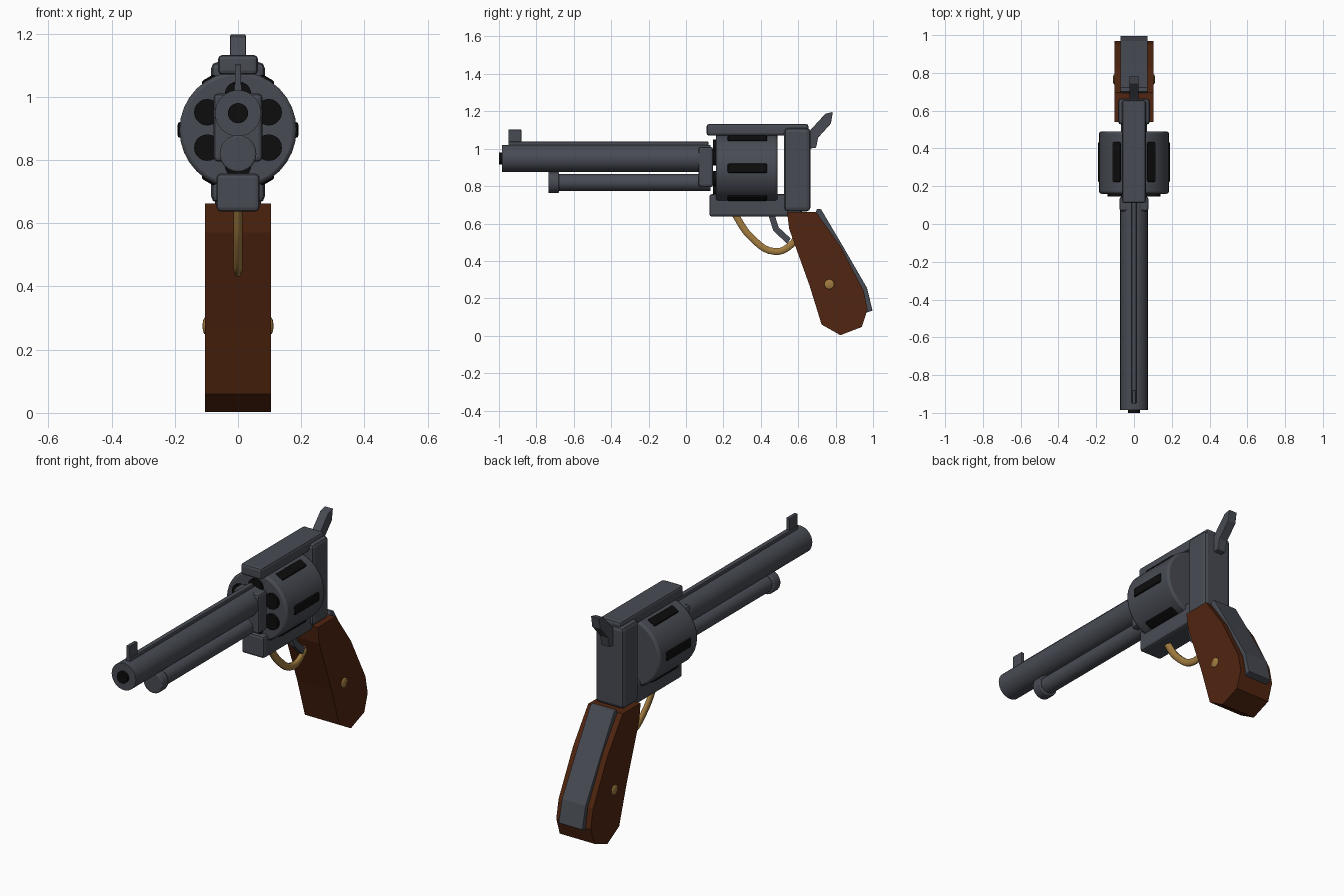
import bpy, bmesh, math
from mathutils import Vector

if "Cube" in bpy.data.objects:
    bpy.data.objects.remove(bpy.data.objects["Cube"])

def material(name, rgb):
    m = bpy.data.materials.new(name)
    m.diffuse_color = (*rgb, 1)
    m.use_nodes = True
    m.node_tree.nodes["Principled BSDF"].inputs["Base Color"].default_value = m.diffuse_color
    return m

STEEL = material("gunmetal", (0.064, 0.071, 0.087))
BLACK = material("black", (0.004, 0.004, 0.004))
WOOD = material("walnut", (0.080, 0.018, 0.005))
BRASS = material("brass", (0.36, 0.20, 0.05))

def finish(ob, name, mat, bevel=0, smooth=False):
    ob.name = name
    ob.data.materials.clear()
    ob.data.materials.append(mat)
    if bevel:
        b = ob.modifiers.new("bevel", 'BEVEL')
        b.width, b.segments = bevel, 2
        b.limit_method, b.angle_limit = 'ANGLE', math.radians(40)
    if smooth:
        bpy.ops.object.select_all(action='DESELECT')
        ob.select_set(True)
        bpy.context.view_layer.objects.active = ob
        bpy.ops.object.shade_smooth_by_angle(angle=math.radians(35))
    return ob

def box(name, mat, hx, y, z, bevel=0):
    """Box centred on x = 0, with half width hx and (min, max) ranges in y and z."""
    bpy.ops.mesh.primitive_cube_add(size=1)
    ob = bpy.context.object
    mid = Vector((0, sum(y) / 2, sum(z) / 2))
    size = Vector((2 * hx, y[1] - y[0], z[1] - z[0]))
    for v in ob.data.vertices:
        v.co = v.co * size + mid
    return finish(ob, name, mat, bevel)

def rod(name, mat, r, y, z, x=0, sides=32, bevel=0):
    """Round bar along y."""
    bpy.ops.mesh.primitive_cylinder_add(vertices=sides, radius=r, depth=y[1] - y[0],
        location=(x, sum(y) / 2, z), rotation=(math.pi / 2, 0, 0))
    return finish(bpy.context.object, name, mat, bevel, True)

def plate(name, mat, hx, profile, bevel=0):
    """Side profile of (y, z) points extruded to half width hx."""
    bm = bmesh.new()
    face = bm.faces.new([bm.verts.new((-hx, y, z)) for y, z in profile])
    new = bmesh.ops.extrude_face_region(bm, geom=[face])["geom"]
    bmesh.ops.translate(bm, vec=(2 * hx, 0, 0),
                        verts=[v for v in new if isinstance(v, bmesh.types.BMVert)])
    bmesh.ops.recalc_face_normals(bm, faces=bm.faces)
    me = bpy.data.meshes.new(name)
    bm.to_mesh(me)
    bm.free()
    ob = bpy.data.objects.new(name, me)
    bpy.context.collection.objects.link(ob)
    return finish(ob, name, mat, bevel)

# Barrel, bore, rib and sight
rod("barrel", STEEL, 0.073, (-0.985, 0.13), 0.948)
rod("bore", BLACK, 0.032, (-1.0, -0.97), 0.948, sides=24)
box("barrel_rib", STEEL, 0.013, (-0.95, 0.12), (1.0, 1.038), 0.004)
box("front_sight", STEEL, 0.01, (-0.95, -0.88), (1.03, 1.102), 0.003)

# Ejector rod below the barrel
rod("ejector_rod", STEEL, 0.045, (-0.72, 0.13), 0.82, sides=24)
rod("ejector_tip", STEEL, 0.058, (-0.735, -0.68), 0.82, sides=24, bevel=0.005)

# Frame around the cylinder
box("barrel_block", STEEL, 0.077, (0.067, 0.145), (0.795, 1.01), 0.013)
box("top_strap", STEEL, 0.063, (0.11, 0.655), (1.07, 1.132), 0.013)
box("bottom_frame", STEEL, 0.068, (0.125, 0.62), (0.637, 0.757), 0.013)
box("recoil_shield", STEEL, 0.085, (0.525, 0.665), (0.665, 1.11), 0.02)

# Cylinder with six chambers and six flutes
CZ = 0.895
rod("cylinder", STEEL, 0.185, (0.16, 0.49), CZ, bevel=0.012)
for i in range(6):
    a = math.radians(60 * i + 30)
    rod(f"chamber_{i + 1}", BLACK, 0.042, (0.145, 0.17), CZ + 0.112 * math.sin(a),
        x=0.112 * math.cos(a), sides=20)
    flute = box(f"flute_{i + 1}", BLACK, 0.025, (0.222, 0.434), (0.165, 0.191), 0.008)
    flute.location.z = CZ
    flute.rotation_euler.y = math.radians(60 * i + 30)

# Hammer and trigger
plate("hammer", STEEL, 0.025, [(0.65, 1.0), (0.695, 1.005), (0.707, 1.06), (0.775, 1.135),
      (0.785, 1.197), (0.745, 1.187), (0.67, 1.105), (0.65, 1.09)], 0.003)
plate("trigger", STEEL, 0.014, [(0.435, 0.66), (0.47, 0.66), (0.495, 0.58), (0.56, 0.52),
      (0.54, 0.492), (0.467, 0.562)])

# Trigger guard: a smooth bent bar, narrower across x
path = [(0.255, 0.66), (0.345, 0.53), (0.475, 0.45), (0.56, 0.485), (0.61, 0.56)]
curve = bpy.data.curves.new("trigger_guard", 'CURVE')
curve.dimensions = '3D'
curve.bevel_depth, curve.bevel_resolution, curve.resolution_u = 0.021, 1, 5
curve.use_fill_caps = True
spline = curve.splines.new('BEZIER')
spline.bezier_points.add(len(path) - 1)
for p, (y, z) in zip(spline.bezier_points, path):
    p.co = (0, y, z)
    p.handle_left_type = p.handle_right_type = 'AUTO'
guard = bpy.data.objects.new("trigger_guard", curve)
bpy.context.collection.objects.link(guard)
guard.scale.x = 0.65
curve.materials.append(BRASS)

# Grip, steel backstrap and screw
plate("grip", WOOD, 0.104, [(0.54, 0.662), (0.695, 0.662), (0.825, 0.48), (0.95, 0.24),
      (0.97, 0.14), (0.94, 0.047), (0.825, 0.003), (0.725, 0.06), (0.66, 0.27), (0.552, 0.57)])
plate("backstrap", STEEL, 0.072, [(0.69, 0.65), (0.70, 0.678), (0.722, 0.676), (0.838, 0.48),
      (0.968, 0.255), (0.997, 0.135), (0.955, 0.12), (0.93, 0.24), (0.80, 0.48)], 0.003)
for side, x in (("left", -0.104), ("right", 0.104)):
    bpy.ops.mesh.primitive_uv_sphere_add(segments=12, ring_count=8, radius=0.027,
        location=(x, 0.766, 0.275), rotation=(0, math.pi / 2, 0))
    screw = bpy.context.object
    screw.scale.z = 0.3
    finish(screw, f"grip_screw_{side}", BRASS, 0, True)
